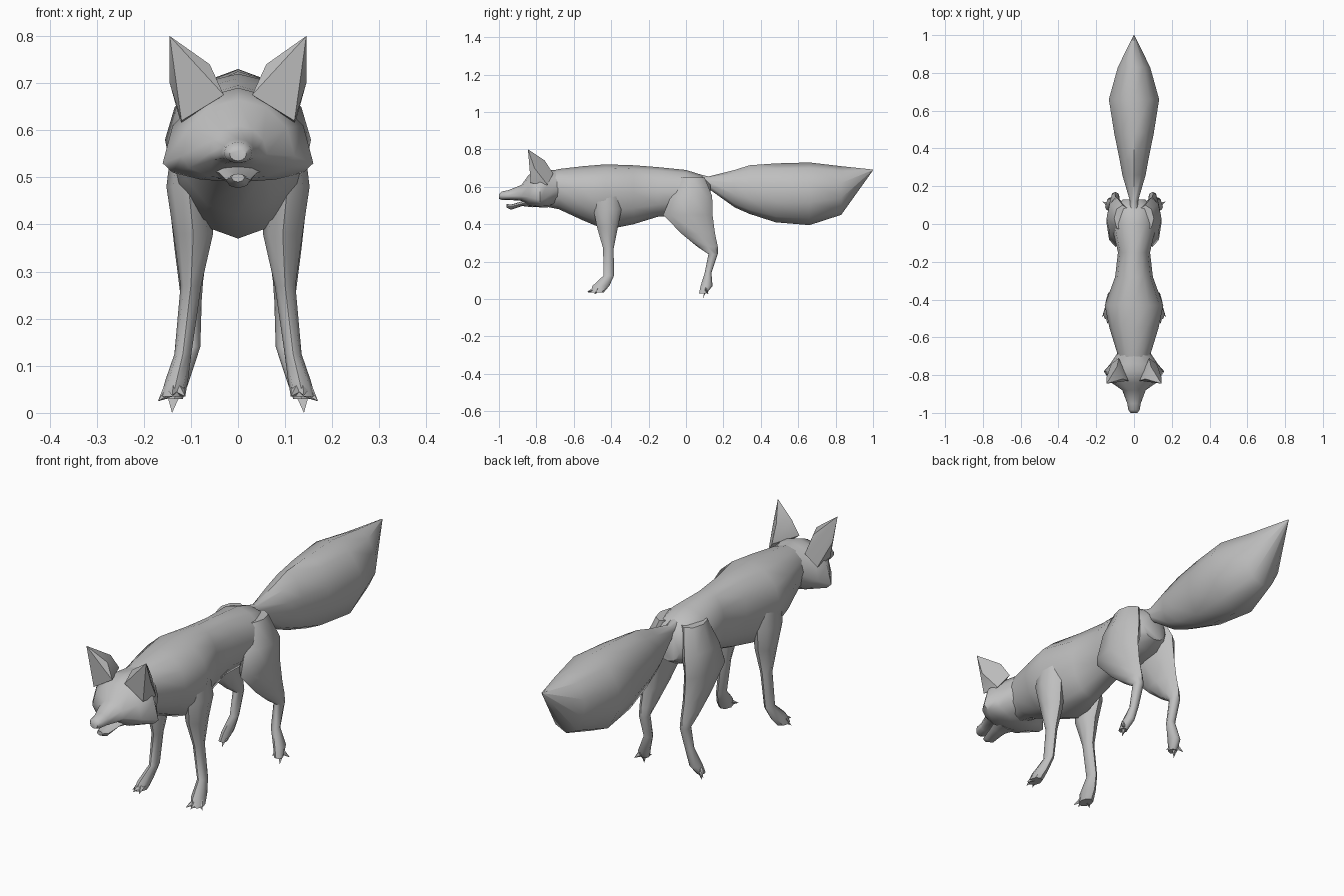
import bpy, bmesh
from math import sin, cos, pi, radians
from mathutils import Vector

cube = bpy.data.objects.get("Cube")
if cube:
    bpy.data.objects.remove(cube, do_unlink=True)

grey = bpy.data.materials.new("plain grey fur")
grey.use_nodes = True
grey.diffuse_color = (.52, .52, .52, 1)
grey.node_tree.nodes["Principled BSDF"].inputs["Base Color"].default_value = grey.diffuse_color


def finish(name, bm, mirrored=False, angle=50):
    """Turn a bmesh into a shaded object, optionally mirrored left to right."""
    bmesh.ops.recalc_face_normals(bm, faces=bm.faces)
    for face in bm.faces:
        face.smooth = True
    for edge in bm.edges:
        edge.smooth = edge.calc_face_angle(0) < radians(angle)
    mesh = bpy.data.meshes.new(name)
    bm.to_mesh(mesh)
    bm.free()
    mesh.materials.append(grey)
    obj = bpy.data.objects.new(name, mesh)
    bpy.context.collection.objects.link(obj)
    if mirrored:
        obj.modifiers.new("mirror", "MIRROR").use_mirror_merge = False
    return obj


def loft(name, rings, mirrored=False, angle=50):
    """Skin a list of equally long point rings and cap both ends."""
    bm = bmesh.new()
    loops = [[bm.verts.new(point) for point in ring] for ring in rings]
    count = len(loops[0])
    for low, high in zip(loops, loops[1:]):
        for i in range(count):
            j = (i + 1) % count
            bm.faces.new((low[i], low[j], high[j], high[i]))
    bm.faces.new(loops[0])
    bm.faces.new(loops[-1])
    return finish(name, bm, mirrored, angle)


def spine_ring(y, top, middle, bottom, half_width, sides=12):
    """Upright egg-shaped section, widest at the middle height."""
    ring = []
    for i in range(sides):
        turn = 2 * pi * i / sides
        reach = top - middle if cos(turn) > 0 else middle - bottom
        ring.append((half_width * sin(turn), y, middle + reach * cos(turn)))
    return ring


def limb_ring(z, x, y, radius_x, radius_y, sides=8):
    """Level oval section of a leg."""
    return [(x + radius_x * cos(2 * pi * i / sides),
             y + radius_y * sin(2 * pi * i / sides), z) for i in range(sides)]


def hull(name, points, mirrored=True, angle=35):
    """Convex solid around a few points."""
    bm = bmesh.new()
    verts = [bm.verts.new(point) for point in points]
    result = bmesh.ops.convex_hull(bm, input=verts)
    loose = [v for v in bm.verts if not v.link_faces]
    bmesh.ops.delete(bm, geom=loose, context="VERTS")
    return finish(name, bm, mirrored, angle)


def toe(name, base, tip, size):
    """Pointed toe from the paw to its tip."""
    base, tip = Vector(base), Vector(tip)
    side = Vector((size, 0, 0))
    rise = Vector((0, 0, size))
    hull(name, [base - side, base + side, base + rise, base - rise, tip])


# Torso from neck to rump
loft("torso", [spine_ring(*s) for s in (
    (-.78, .67, .59, .50, .07),
    (-.68, .695, .60, .48, .09),
    (-.55, .71, .58, .42, .13),
    (-.43, .72, .58, .37, .155),
    (-.28, .715, .57, .40, .10),
    (-.15, .705, .57, .44, .085),
    (0, .69, .57, .45, .12),
    (.08, .665, .56, .47, .11),
    (.13, .62, .55, .50, .06))])

# Bushy tail with a slanted, pointed end
loft("tail", [spine_ring(*s, sides=10) for s in (
    (.06, .67, .63, .60, .03),
    (.12, .655, .62, .59, .022),
    (.26, .69, .59, .49, .065),
    (.34, .715, .57, .455, .08),
    (.48, .725, .57, .41, .11),
    (.66, .73, .57, .395, .14),
    (.83, .71, .58, .45, .09),
    (1, .692, .69, .688, .002))])

# Head with flared cheeks and a narrow snout
loft("head", [spine_ring(*s) for s in (
    (-.68, .69, .59, .51, .085),
    (-.74, .69, .55, .49, .125),
    (-.78, .69, .53, .49, .16),
    (-.84, .665, .545, .495, .12),
    (-.88, .61, .55, .525, .062),
    (-.95, .582, .55, .53, .036),
    (-.985, .575, .552, .53, .03),
    (-1, .56, .55, .535, .018))])

# Lower jaw, slightly open
loft("lower_jaw", [spine_ring(*s, sides=8) for s in (
    (-.82, .53, .515, .49, .06),
    (-.875, .523, .51, .497, .04),
    (-.935, .505, .495, .477, .026),
    (-.96, .508, .5, .49, .014))])

# Ears: flat in front, ridged behind
hull("ears", [(.03, -.83, .675), (.06, -.82, .74), (.145, -.845, .80),
              (.145, -.81, .70), (.12, -.83, .62), (.09, -.755, .74),
              (.08, -.71, .67), (.12, -.74, .61)])

# Front legs, shoulder to paw
loft("front_legs", [limb_ring(*s) for s in (
    (.62, .09, -.43, .045, .07),
    (.48, .105, -.42, .047, .075),
    (.38, .095, -.42, .042, .055),
    (.27, .10, -.415, .022, .028),
    (.125, .117, -.413, .018, .028),
    (.07, .13, -.455, .024, .045),
    (.035, .138, -.475, .026, .035))], mirrored=True)

# Hind legs, thigh to hock to paw
loft("hind_legs", [limb_ring(*s) for s in (
    (.65, .06, .03, .045, .07),
    (.55, .09, .03, .055, .11),
    (.45, .098, .01, .048, .132),
    (.35, .10, .065, .035, .09),
    (.28, .10, .115, .026, .055),
    (.24, .099, .145, .022, .025),
    (.14, .10, .118, .02, .018),
    (.07, .125, .11, .022, .032),
    (.03, .135, .09, .018, .02))], mirrored=True)

# Toes of the front and hind paws
for label, base, tips, size in (
        ("front", (.135, -.47, .058),
         ((.112, -.525, .035), (.14, -.53, .037), (.17, -.49, .025)), .022),
        ("hind", (.135, .105, .055),
         ((.112, .075, .035), (.14, .09, 0), (.168, .12, .025)), .02)):
    for place, tip in zip(("inner", "middle", "outer"), tips):
        toe(f"{label}_{place}_toes", base, tip, size)
